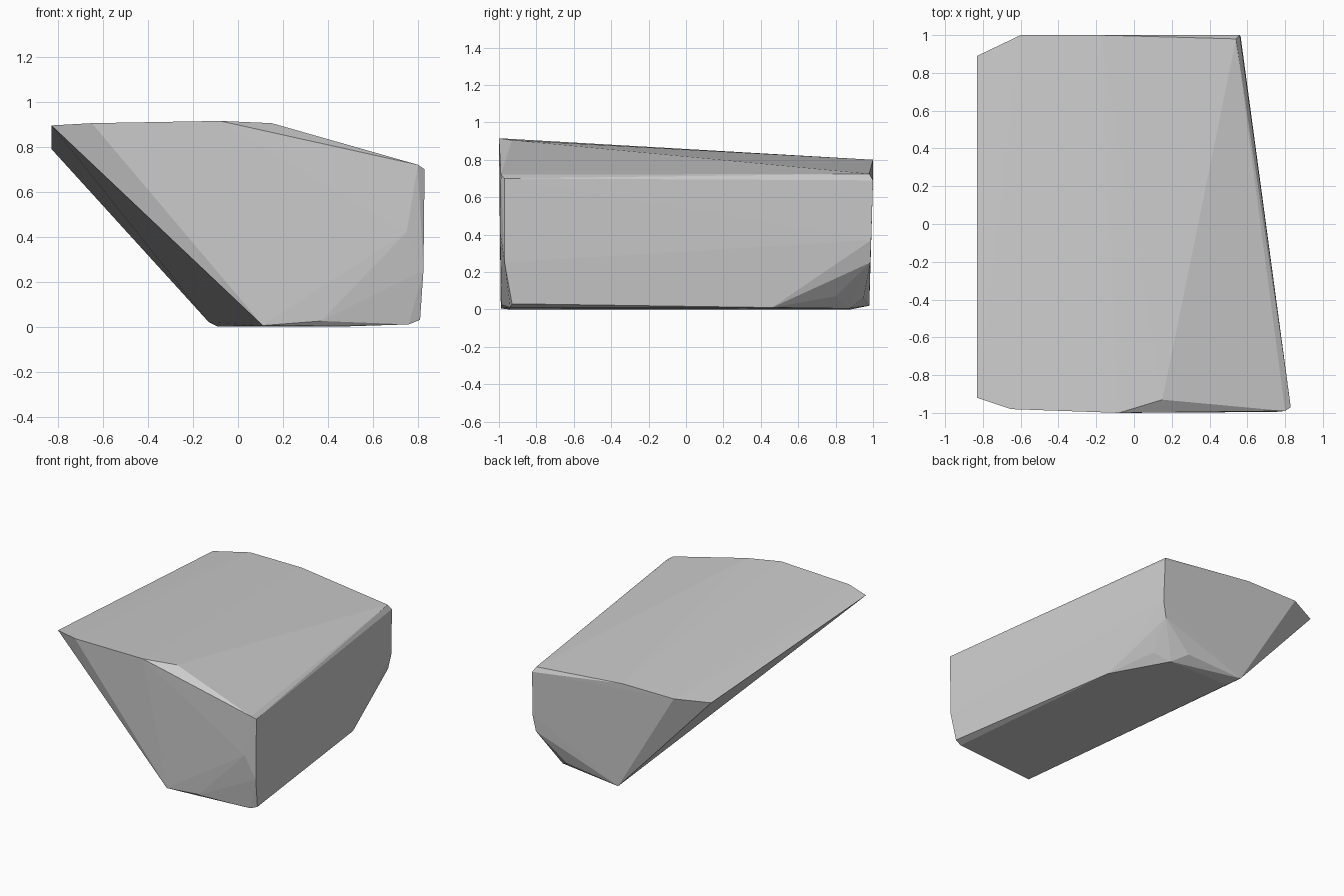
import bpy, bmesh

if "Cube" in bpy.data.objects:
    bpy.data.objects.remove(bpy.data.objects["Cube"])

# Corner points of the faceted block, grouped by side
top_front = [(-.83, -.92, .895), (-.65, -.98, .905), (-.08, -1, .915),
             (.15, -.93, .905), (.80, -.99, .72), (.83, -.97, .70)]
top_back = [(-.83, .89, .79), (-.60, 1, .80), (-.18, 1, .80),
            (.54, .98, .725), (.56, 1, .69)]
front_low = [(.75, -.995, .42), (.825, -.97, .25), (.81, -.93, .03),
             (.37, -.985, .025), (.11, -.99, .005)]
back_low = [(.565, .99, .37), (.54, .985, .25), (.50, .80, .07),
            (.31, .95, .06), (-.13, .98, .02)]
base = [(.76, -.94, .01), (.45, -.95, 0), (.62, .46, .01),
        (.40, .87, .005), (-.09, .88, 0)]

# Solid block: convex hull around the corners
bm = bmesh.new()
for p in top_front + top_back + front_low + back_low + base:
    bm.verts.new(p)
hull = bmesh.ops.convex_hull(bm, input=bm.verts)
loose = [v for v in bm.verts if not v.link_faces]
bmesh.ops.delete(bm, geom=loose, context='VERTS')
bmesh.ops.recalc_face_normals(bm, faces=bm.faces)

mesh = bpy.data.meshes.new("faceted_rock")
bm.to_mesh(mesh)
bm.free()
rock = bpy.data.objects.new("faceted_rock", mesh)
bpy.context.collection.objects.link(rock)
